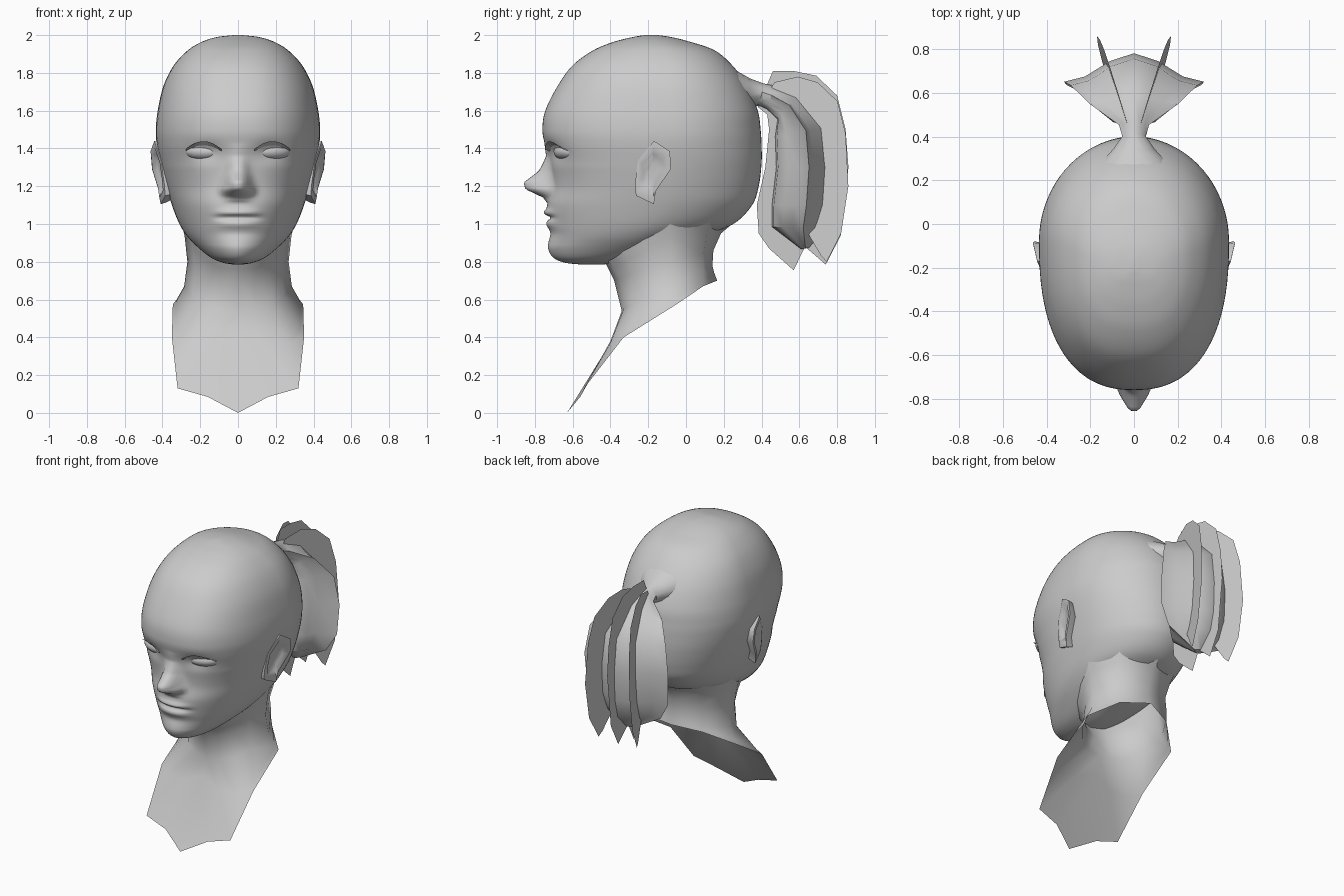
import bpy, bmesh, math
from mathutils import Vector, Matrix
from mathutils.bvhtree import BVHTree

if "Cube" in bpy.data.objects:
    bpy.data.objects.remove(bpy.data.objects["Cube"])

clay = bpy.data.materials.new("plain grey")
clay.use_nodes = True
clay.diffuse_color = (0.6, 0.6, 0.6, 1)
clay.node_tree.nodes["Principled BSDF"].inputs["Base Color"].default_value = (0.6, 0.6, 0.6, 1)


def make(name, bm, mirror=False, angle=50):
    """Turn a bmesh into a smooth-shaded object, optionally mirrored in x."""
    bmesh.ops.recalc_face_normals(bm, faces=bm.faces)
    mesh = bpy.data.meshes.new(name)
    bm.to_mesh(mesh)
    bm.free()
    mesh.materials.append(clay)
    obj = bpy.data.objects.new(name, mesh)
    bpy.context.collection.objects.link(obj)
    bpy.ops.object.select_all(action='DESELECT')
    obj.select_set(True)
    bpy.context.view_layer.objects.active = obj
    bpy.ops.object.shade_smooth_by_angle(angle=math.radians(angle))
    if mirror:
        obj.modifiers.new("Mirror", 'MIRROR').merge_threshold = 0.0005


def loft(bm, rows, closed=False, cap_start=False, cap_end=False):
    """Skin a list of point rows with quads."""
    grid = [[bm.verts.new(p) for p in row] for row in rows]
    n = len(grid[0])
    for a, b in zip(grid, grid[1:]):
        for i in range(n if closed else n - 1):
            j = (i + 1) % n
            bm.faces.new((a[i], a[j], b[j], b[i]))
    if cap_start:
        bm.faces.new(grid[0])
    if cap_end:
        bm.faces.new(grid[-1])


def catmull(p, t):
    """Smooth curve through rows of numbers, t in row units."""
    i = min(int(t), len(p) - 2)
    f = t - i
    a, b, c, d = p[max(i - 1, 0)], p[i], p[i + 1], p[min(i + 2, len(p) - 1)]
    return [0.5 * (2 * B + (C - A) * f + (2 * A - 5 * B + 4 * C - D) * f * f
                   + (3 * B - A - 3 * C + D) * f ** 3) for A, B, C, D in zip(a, b, c, d)]


def gauss(u, v=0):
    return math.exp(-u * u - v * v)


def ramp(z, pts):
    """Linear lookup in descending (z, value) pairs."""
    for (z1, v1), (z2, v2) in zip(pts, pts[1:]):
        if z2 <= z <= z1:
            return v1 + (v2 - v1) * (z1 - z) / (z1 - z2)
    return 0


# Head sections: height, front, back, half width, widest y
SECTIONS = [
    (2.0, -.22, -.15, .02, -.19), (1.99, -.28, -.08, .11, -.18), (1.965, -.38, .02, .19, -.16),
    (1.92, -.49, .15, .265, -.13), (1.84, -.60, .245, .34, -.1), (1.73, -.68, .325, .395, -.09),
    (1.6, -.745, .38, .425, -.08), (1.5, -.76, .395, .435, -.08), (1.42, -.747, .40, .43, -.08),
    (1.32, -.72, .40, .41, -.08), (1.2, -.712, .385, .38, -.1), (1.1, -.735, .35, .35, -.13),
    (1.0, -.73, .25, .31, -.2), (.93, -.725, .07, .265, -.28), (.87, -.73, -.08, .205, -.36),
    (.82, -.70, -.25, .14, -.45), (.795, -.64, -.35, .08, -.5), (.785, -.55, -.45, .02, -.5)]
NOSE = [(1.43, 0), (1.36, .012), (1.28, .065), (1.22, .148), (1.185, .138),
        (1.16, .08), (1.14, .03), (1.11, 0)]


def relief(x, z):
    """Forward push of the face surface: nose, sockets, lips, chin."""
    width = .065 - .12 * max(0, min(z - 1.2, .25))
    out = ramp(z, NOSE) * math.exp(-(x / width) ** 3)
    out += .03 * gauss((x - .07) / .02, (z - 1.18) / .025)
    out -= .022 * gauss((x - .165) / .085, (z - 1.38) / .05)
    lips = math.exp(-(x / .11) ** 4)
    out += lips * (.018 * gauss((z - 1.06) / .018) - .02 * gauss((z - 1.034) / .011)
                   + .01 * gauss((z - 1.0) / .02))
    return out - .008 * gauss(x / .12, (z - .95) / .025)


STEPS, HALF = 10, 44
rows = []
for k in range((len(SECTIONS) - 1) * STEPS + 1):
    z, front, back, width, mid = catmull(SECTIONS, k / STEPS)
    row = []
    for i in range(HALF + 1):
        a = math.pi * (i / HALF) ** 1.3
        c = math.cos(a)
        n = 1.9 + .5 * max(0, min(1, (z - .9) / .4)) if c > 0 else 2
        x = 0 if i in (0, HALF) else width * math.sin(a) ** (2 / n)
        reach = (front if c > 0 else back) - mid
        y = mid + reach * abs(c) ** (2 / n)
        if a < 1.3:
            y -= relief(x, z)
        row.append((x, y, z))
    rows.append(row)
bm = bmesh.new()
loft(bm, rows, cap_start=True, cap_end=True)
tree = BVHTree.FromBMesh(bm)
make("head", bm, True, 80)


def face_y(x, z):
    return tree.ray_cast(Vector((x, -2, z)), Vector((0, 1, 0)))[0].y


# Eyeballs, set into the sockets and turned with the face
bm = bmesh.new()
place = (Matrix.Translation((.18, face_y(.18, 1.383) + .046, 1.383))
         @ Matrix.Rotation(math.radians(22), 4, 'Z') @ Matrix.Diagonal((.105, .06, .046, 1)))
bmesh.ops.create_uvsphere(bm, u_segments=24, v_segments=14, radius=1, matrix=place)
make("eyes", bm, True)

# Upper eyelid ledges
inner, outer = [], []
for i in range(9):
    u = i / 4 - 1
    x, z = .182 + .094 * u, 1.39 + .03 * (1 - u * u)
    y = face_y(x, z)
    inner.append((x, y + .005, z - .006))
    outer.append((x, y - .024, z + .006 + .012 * (1 - u * u)))
bm = bmesh.new()
loft(bm, [inner, outer])
make("eyelids", bm, True)

# Ears: outline in (y, z), with a rolled rim, shallow hollow and buried back
EAR = [(-.265, 1.15), (-.17, 1.105), (-.16, 1.175), (-.08, 1.29),
       (-.085, 1.385), (-.17, 1.44), (-.255, 1.335), (-.27, 1.21)]


def ear_ring(scale, shift):
    ring = []
    for y, z in EAR:
        y, z = -.18 + (y + .18) * scale, 1.28 + (z - 1.28) * scale
        ring.append((.39 + .3 * (y + .27) + .1 * (z - 1.21) + shift, y, z))
    return ring


bm = bmesh.new()
loft(bm, [ear_ring(.72, -.11), ear_ring(.95, -.03), ear_ring(1, 0), ear_ring(.8, .004),
          ear_ring(.55, -.016), ear_ring(.25, -.02)], closed=True, cap_start=True, cap_end=True)
make("ears", bm, True, 60)

# Neck flowing out of the skull, its open rim running down into the chest sheet
NECK = [
    [(0, -.44, .82), (.1, -.42, .82), (.19, -.34, .88), (.26, -.24, .98), (.325, -.09, 1.09), (.25, .15, 1.09), (0, .315, 1.06)],
    [(0, -.41, .76), (.1, -.385, .77), (.18, -.31, .81), (.24, -.21, .87), (.283, -.08, .94), (.205, .11, .95), (0, .185, .95)],
    [(0, -.38, .7), (.09, -.35, .71), (.17, -.29, .74), (.23, -.2, .77), (.268, -.08, .8), (.18, .09, .84), (0, .145, .86)],
    [(0, -.34, .54), (.09, -.33, .55), (.18, -.29, .57), (.24, -.21, .61), (.285, -.07, .67), (.19, .09, .75), (0, .14, .78)],
    [(0, -.37, .42), (.13, -.4, .38), (.27, -.4, .37), (.33, -.3, .44), (.325, -.06, .6), (.19, .09, .7), (0, .15, .74)],
    [(0, -.63, 0), (.16, -.56, .085), (.32, -.54, .13), (.35, -.33, .4), (.345, -.05, .575), (.19, .09, .67), (0, .165, .7)]]
bm = bmesh.new()
loft(bm, NECK)
make("neck_and_chest", bm, True, 80)

# Ponytail body: a round root opening into side flaps and a pleated back,
# swept along rows of y, z, path angle, depth radius, side radius, openness
FAN = [(0, -1), (.3, -.94), (.52, -.6), (.62, -.24), (1, .14), (.7, .3), (.35, .76), (0, 1)]
TAIL = [(.27, 1.71, 0, .1, .17, 0), (.34, 1.695, 0, .075, .1, 0), (.4, 1.685, -10, .06, .055, 0),
        (.45, 1.67, -20, .065, .07, .5), (.54, 1.62, -40, .085, .2, 1), (.615, 1.49, -80, .145, .29, 1),
        (.63, 1.3, -90, .152, .32, 1), (.615, 1.1, -90, .16, .31, 1), (.6, .98, -92, .145, .24, 1),
        (.63, .87, -80, .02, .04, 1)]
section = FAN + [(-x, d) for x, d in FAN[-2:0:-1]]
rings = []
for y, z, tilt, depth, side, opened in TAIL:
    t = math.radians(tilt)
    ring = []
    for i, (x, d) in enumerate(section):
        a = math.tau * i / len(section)
        x = side * (opened * x + (1 - opened) * math.sin(a))
        d = depth * (opened * d - (1 - opened) * math.cos(a))
        ring.append((x, y - d * math.sin(t), z + d * math.cos(t)))
    rings.append(ring)
bm = bmesh.new()
loft(bm, rings, closed=True, cap_end=True)
make("ponytail_body", bm, angle=40)

# Middle hair sheet in the centre plane
SHEET = [(.38, 1.62), (.43, 1.74), (.46, 1.81), (.57, 1.81), (.69, 1.785), (.8, 1.68),
         (.845, 1.5), (.86, 1.3), (.82, .94), (.74, .785), (.63, .88), (.57, .755),
         (.44, .87), (.385, .95), (.375, 1.1), (.42, 1.3), (.44, 1.5), (.43, 1.58)]
bm = bmesh.new()
bm.faces.new([bm.verts.new((0, y, z)) for y, z in SHEET])
make("ponytail_middle_sheet", bm)

# Hair blades fanning out behind: inner and outer edges as (reach, height)
INNER = [(.02, 1.68), (.09, 1.65), (.17, 1.58), (.21, 1.46), (.24, 1.3), (.24, 1.1), (.24, .96), (.32, .83)]
OUTER = [(.06, 1.75), (.19, 1.78), (.3, 1.75), (.41, 1.65), (.455, 1.48), (.47, 1.2), (.43, .95), (.35, .8)]
turn = math.radians(17)
bm = bmesh.new()
loft(bm, [[(.02 + r * math.sin(turn) + .03 * (1.6 - z), .41 + r * math.cos(turn), z)
           for r, z in edge] for edge in (INNER, OUTER)])
make("ponytail_back_blades", bm, True)
